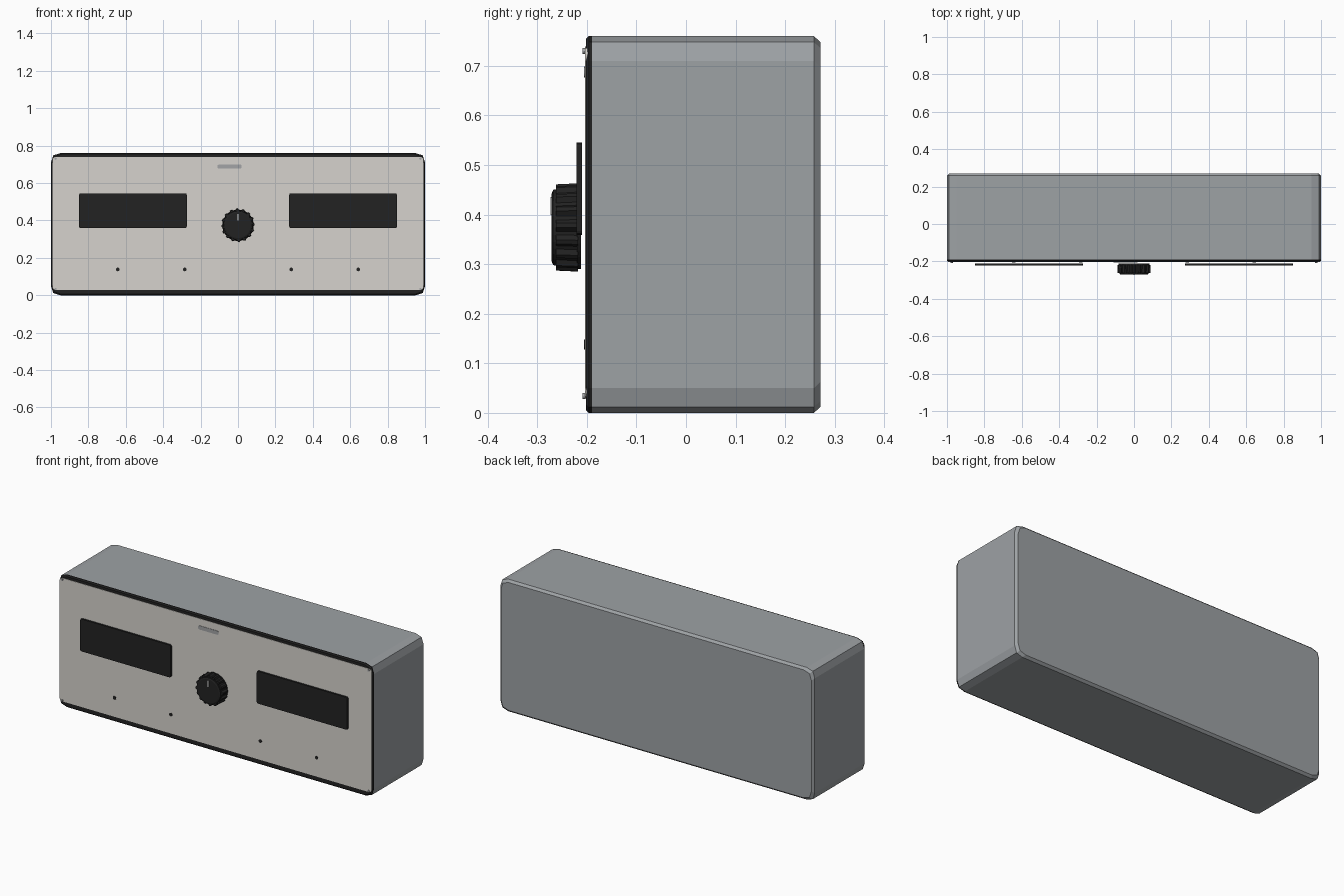
import bpy, bmesh, math
from mathutils import Vector

cube = bpy.data.objects.get("Cube")
if cube:
    bpy.data.objects.remove(cube, do_unlink=True)


def material(name, rgb):
    m = bpy.data.materials.new(name)
    m.use_nodes = True
    colour = (*rgb, 1)
    m.diffuse_color = colour
    m.node_tree.nodes["Principled BSDF"].inputs["Base Color"].default_value = colour
    return m


grey = material("case grey", (0.34, 0.36, 0.375))
cream = material("panel cream", (0.67, 0.65, 0.61))
black = material("black", (0.016, 0.016, 0.016))
white = material("pointer white", (0.8, 0.8, 0.8))
silver = material("silver grey", (0.36, 0.37, 0.38))

MID = 0.38  # height of the case centre


def loft(name, sections, mat, centre=(0, 0)):
    """Skin a list of (y, outline) sections running from front to back."""
    bm = bmesh.new()
    rings = [[bm.verts.new((centre[0] + x, y, centre[1] + z)) for x, z in outline]
             for y, outline in sections]
    n = len(rings[0])
    for a, b in zip(rings, rings[1:]):
        for i in range(n):
            j = (i + 1) % n
            bm.faces.new((a[i], a[j], b[j], b[i]))
    bm.faces.new(rings[0])
    bm.faces.new(rings[-1])
    bmesh.ops.recalc_face_normals(bm, faces=bm.faces)
    mesh = bpy.data.meshes.new(name)
    bm.to_mesh(mesh)
    bm.free()
    mesh.materials.append(mat)
    ob = bpy.data.objects.new(name, mesh)
    bpy.context.collection.objects.link(ob)
    return ob


def rounded(w, h, r, power=2.0, steps=2):
    """Rectangle outline with half sizes w, h and softened corners."""
    pts = []
    for q, (sx, sz) in enumerate([(1, 1), (-1, 1), (-1, -1), (1, -1)]):
        for k in range(steps + 1):
            t = math.pi / 2 * (k if q % 2 == 0 else steps - k) / steps
            cx = abs(math.cos(t)) ** (2 / power)
            cz = abs(math.sin(t)) ** (2 / power)
            pts.append((sx * (w - r + r * cx), sz * (h - r + r * cz)))
    return pts


def circle(r, n=24):
    return [(r * math.cos(math.tau * i / n), r * math.sin(math.tau * i / n)) for i in range(n)]


def gear(outer, inner, teeth=16):
    pts = []
    for i in range(teeth * 4):
        r = outer if i % 4 < 2 else inner
        a = math.tau * i / (teeth * 4)
        pts.append((r * math.cos(a), r * math.sin(a)))
    return pts


def case_outline(inset=0.0):
    return rounded(1 - inset, MID - inset, 0.05, 2.5)


# Case with a chamfered back edge
loft("case", [(-0.19, case_outline()), (0.258, case_outline()),
              (0.271, case_outline(0.012))], grey, (0, MID))

# Dark bezel and the light panel set into it
loft("front_bezel", [(-0.202, case_outline(0.006)), (-0.196, case_outline()),
                     (-0.19, case_outline())], black, (0, MID))
plate = rounded(0.993, 0.355, 0.015, 2)
loft("front_panel", [(-0.204, plate), (-0.198, plate)], cream, (0, 0.384))

# Displays, indicators and corner screws on each side
for side, s in (("left", 1), ("right", -1)):
    screen = rounded(0.288, 0.093, 0.008)
    loft(side + "_display", [(-0.221, screen), (-0.21, screen)], black, (s * 0.562, 0.452))
    for label, x in (("inner", 0.285), ("outer", 0.643)):
        loft(f"{side}_{label}_indicator", [(-0.206, circle(0.01, 12)), (-0.2, circle(0.01, 12))],
             black, (s * x, 0.138))
    for label, z in (("upper", 0.73), ("lower", 0.034)):
        loft(f"{side}_{label}_screw", [(-0.209, circle(0.006, 12)), (-0.203, circle(0.006, 12))],
             silver, (s * 0.975, z))

# Ribbed knob: back skirt, grip, front cap and pointer
KNOB = (0, 0.374)
loft("knob_skirt", [(-0.22, circle(0.084, 32)), (-0.212, circle(0.084, 32))], black, KNOB)
loft("knob_grip", [(-0.262, gear(0.087, 0.078)), (-0.218, gear(0.089, 0.081))], black, KNOB)
loft("knob_cap", [(-0.271, circle(0.068, 32)), (-0.268, circle(0.076, 32)),
                  (-0.26, circle(0.077, 32))], black, KNOB)
mark = rounded(0.004, 0.018, 0.001)
loft("knob_pointer", [(-0.273, mark), (-0.269, mark)], white, (0, 0.417))

# Plain badge strip above the knob
badge = rounded(0.065, 0.011, 0.008)
loft("badge", [(-0.206, badge), (-0.202, badge)], silver, (-0.045, 0.688))
